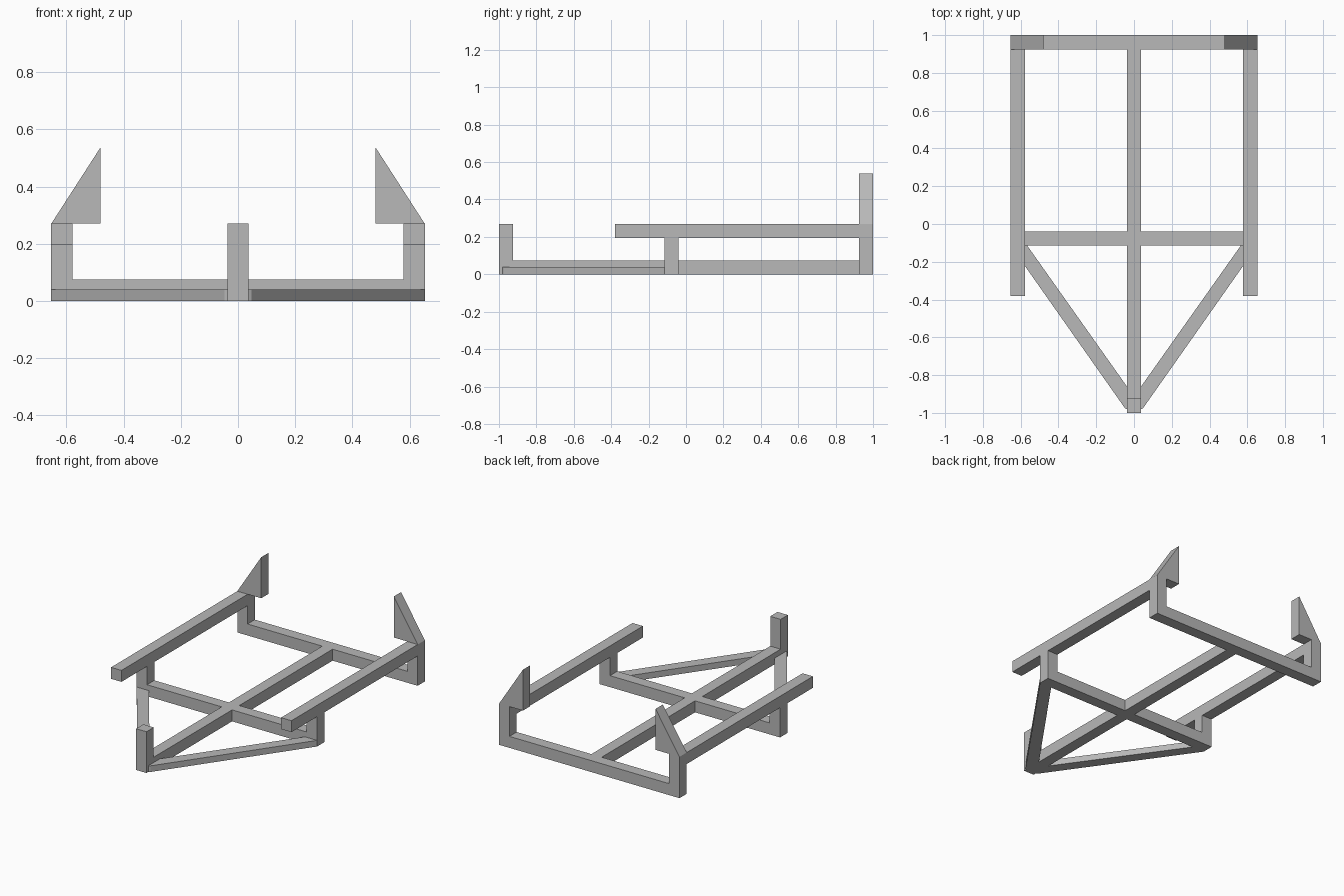
import bpy
import bmesh
from mathutils import Vector

old = bpy.data.objects.get("Cube")
if old:
    bpy.data.objects.remove(old, do_unlink=True)

grey = bpy.data.materials.new("plain_grey")
grey.use_nodes = True
colour = (0.48, 0.48, 0.48, 1)
grey.diffuse_color = colour
grey.node_tree.nodes["Principled BSDF"].inputs["Base Color"].default_value = colour

HALF = 0.653      # half the frame width
BAR = 0.075       # thickness of the square bars
INNER = HALF - BAR
TOP = 0.27        # top of the side rails
REAR = 1 - BAR    # front face of the rear frame
MID_FRONT, MID_BACK = -0.115, -0.04


def extrude(name, points, axis, start, end):
    """Extrude a flat outline along one axis; points use the other two axes in order."""
    bm = bmesh.new()
    verts = []
    for p in points:
        co = list(p)
        co.insert(axis, start)
        verts.append(bm.verts.new(co))
    face = bm.faces.new(verts)
    moved = bmesh.ops.extrude_face_region(bm, geom=[face])["geom"]
    shift = Vector((0, 0, 0))
    shift[axis] = end - start
    bmesh.ops.translate(bm, vec=shift,
                        verts=[g for g in moved if isinstance(g, bmesh.types.BMVert)])
    bmesh.ops.recalc_face_normals(bm, faces=bm.faces)
    mesh = bpy.data.meshes.new(name)
    bm.to_mesh(mesh)
    bm.free()
    mesh.materials.append(grey)
    obj = bpy.data.objects.new(name, mesh)
    bpy.context.collection.objects.link(obj)
    return obj


def u_frame(name, height, start, end):
    """Crossbar with an upright at each end."""
    half = [(INNER, BAR), (INNER, height), (HALF, height), (HALF, 0)]
    outline = half + [(-x, z) for x, z in reversed(half)]
    extrude(name, outline, 1, start, end)


# Crossbars with uprights
u_frame("rear_frame", TOP, REAR, 1)
u_frame("middle_frame", TOP - BAR, MID_FRONT, MID_BACK)

# Centre beam, with the nose post turned up at its front
extrude("front_beam_and_nose_post",
        [(-1, 0), (-1, TOP), (-REAR, TOP), (-REAR, BAR), (MID_FRONT, BAR), (MID_FRONT, 0)],
        0, -BAR / 2, BAR / 2)
extrude("rear_beam", [(MID_BACK, 0), (MID_BACK, BAR), (REAR, BAR), (REAR, 0)],
        0, -BAR / 2, BAR / 2)

for side, s in (("left", 1), ("right", -1)):
    # Upper side rail
    extrude(side + "_rail",
            [(s * INNER, TOP - BAR), (s * HALF, TOP - BAR), (s * HALF, TOP), (s * INNER, TOP)],
            1, -0.38, REAR)
    # Upright triangular fin on the rear corner
    extrude(side + "_fin",
            [(s * HALF, TOP), (s * 0.48, TOP), (s * 0.48, 0.538)], 1, REAR, 1)
    # Thin diagonal brace from the nose to the middle frame
    extrude(side + "_brace",
            [(s * BAR / 2, -0.86), (s * BAR / 2, -0.98), (s * 0.048, -0.975),
             (s * HALF, MID_FRONT), (s * 0.565, MID_FRONT)],
            2, 0, 0.04)
